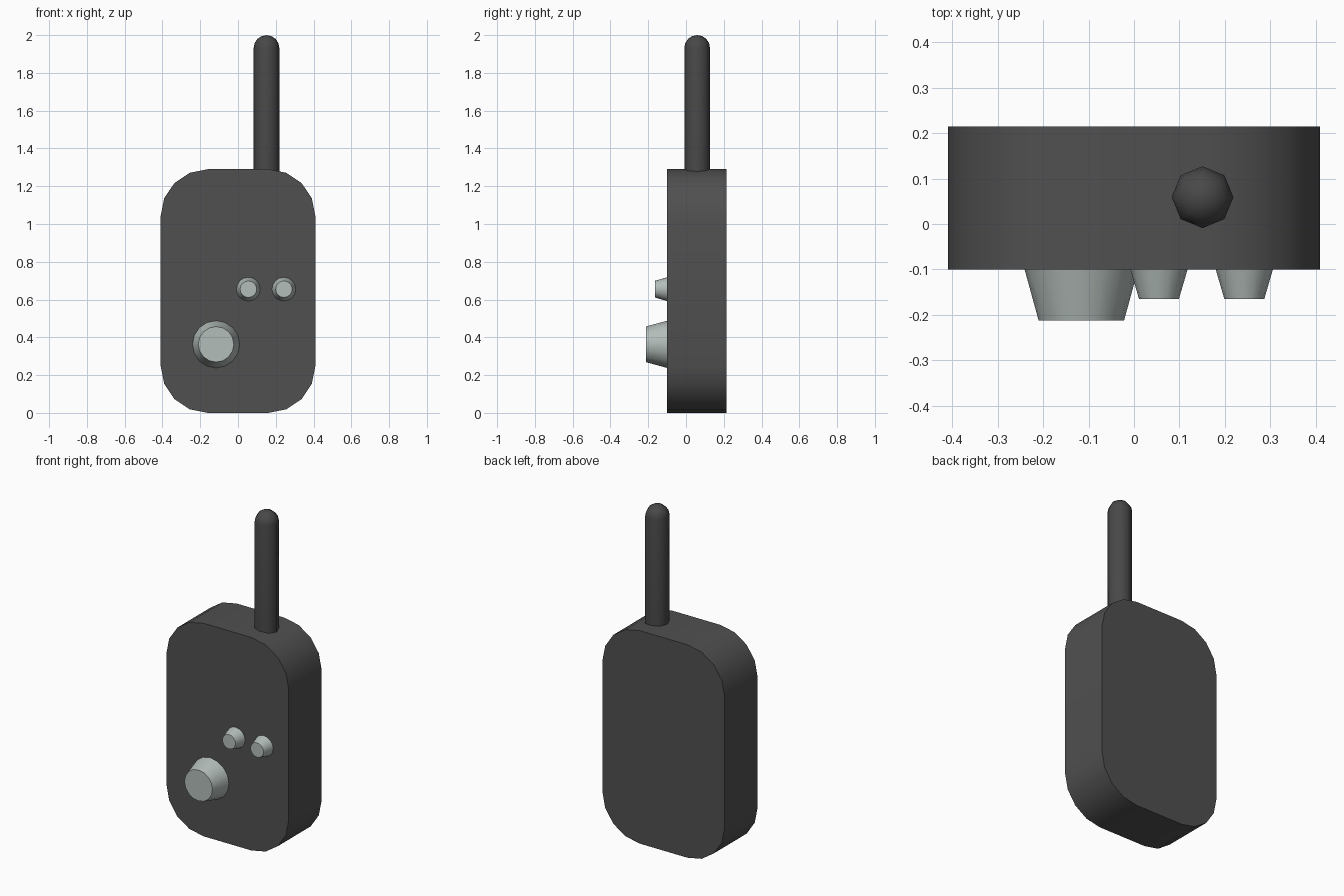
import bpy, bmesh, math
from mathutils import Matrix

if "Cube" in bpy.data.objects:
    bpy.data.objects.remove(bpy.data.objects["Cube"])


def material(name, rgb):
    m = bpy.data.materials.new(name)
    m.diffuse_color = (*rgb, 1)
    m.use_nodes = True
    m.node_tree.nodes["Principled BSDF"].inputs["Base Color"].default_value = m.diffuse_color
    return m


charcoal = material("charcoal", (0.08, 0.08, 0.08))
black = material("soft black", (0.065, 0.065, 0.065))
grey = material("pale grey", (0.45, 0.51, 0.49))


def finish(bm, name, mat, angle=None):
    bmesh.ops.recalc_face_normals(bm, faces=bm.faces)
    me = bpy.data.meshes.new(name)
    bm.to_mesh(me)
    bm.free()
    me.materials.append(mat)
    ob = bpy.data.objects.new(name, me)
    bpy.context.collection.objects.link(ob)
    if angle:
        bpy.ops.object.select_all(action='DESELECT')
        ob.select_set(True)
        bpy.context.view_layer.objects.active = ob
        bpy.ops.object.shade_smooth_by_angle(angle=math.radians(angle))
    return ob


# Case: rounded rectangle with four segments per corner, extruded to the back
R, HALF_W, HEIGHT, FRONT, BACK = 0.25, 0.41, 1.29, -0.10, 0.215
bm = bmesh.new()
ring = []
for i, (sx, top) in enumerate([(1, 1), (-1, 1), (-1, 0), (1, 0)]):
    cx, cz = sx * (HALF_W - R), HEIGHT - R if top else R
    for k in range(5):
        a = math.radians(90 * i + 22.5 * k)
        ring.append(bm.verts.new((cx + R * math.cos(a), FRONT, cz + R * math.sin(a))))
face = bm.faces.new(ring)
ext = bmesh.ops.extrude_face_region(bm, geom=[face], use_keep_orig=True)
for v in ext["geom"]:
    if isinstance(v, bmesh.types.BMVert):
        v.co.y = BACK
finish(bm, "case", charcoal, 30)

# Antenna: eight-sided rod with a domed tip
bm = bmesh.new()
r, tip = 0.068, 2.0
profile = [(r, 1.25)] + [(r * math.cos(math.radians(a)), tip - r + r * math.sin(math.radians(a)))
                         for a in (0, 22.5, 45, 67.5)]
rings = [[bm.verts.new((0.151 + rad * math.cos(k * math.pi / 4),
                        0.059 + rad * math.sin(k * math.pi / 4), z)) for k in range(8)]
         for rad, z in profile]
for lo, hi in zip(rings, rings[1:]):
    for k in range(8):
        bm.faces.new((lo[k], lo[(k + 1) % 8], hi[(k + 1) % 8], hi[k]))
apex = bm.verts.new((0.151, 0.059, tip))
for k in range(8):
    bm.faces.new((rings[-1][k], rings[-1][(k + 1) % 8], apex))
bm.faces.new(rings[0][::-1])
finish(bm, "antenna", black, 60)


# Tapered knobs on the front face
def knob(name, x, z, base, end, y_end):
    bm = bmesh.new()
    depth = FRONT - y_end
    bmesh.ops.create_cone(bm, cap_ends=True, segments=16, radius1=base, radius2=end, depth=depth,
                          matrix=Matrix.Translation((x, FRONT - depth / 2, z))
                          @ Matrix.Rotation(math.pi / 2, 4, 'X'))
    finish(bm, name, grey, 40)


knob("large_knob", -0.116, 0.363, 0.125, 0.094, -0.213)
knob("small_knob_left", 0.055, 0.655, 0.063, 0.044, -0.165)
knob("small_knob_right", 0.243, 0.655, 0.063, 0.044, -0.165)
